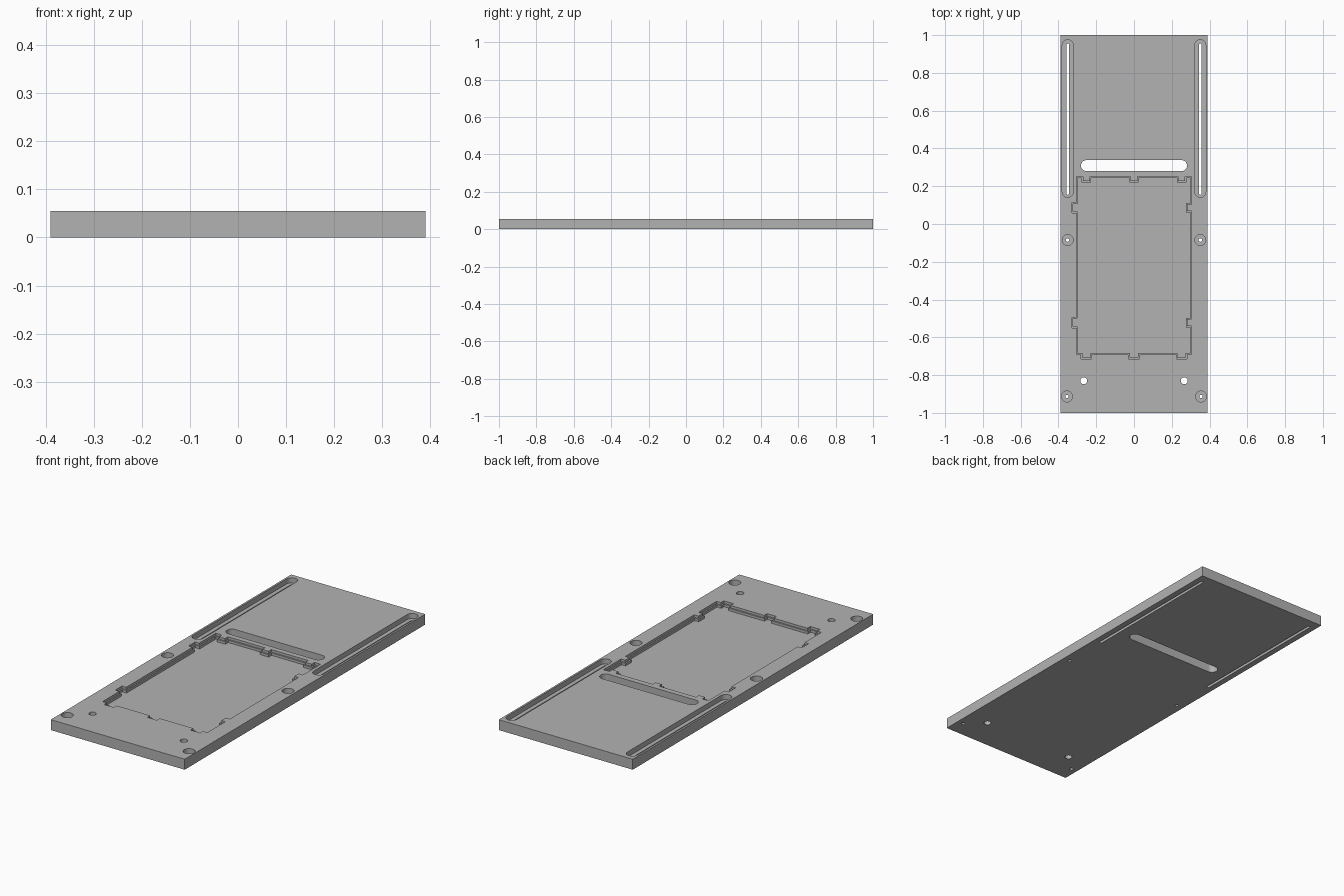
import bpy, bmesh, math

if "Cube" in bpy.data.objects:
    bpy.data.objects.remove(bpy.data.objects["Cube"])

THICK = 0.055
BELOW, ABOVE = -0.02, THICK + 0.02

grey = bpy.data.materials.new("plain grey")
grey.use_nodes = True
colour = (0.45, 0.45, 0.45, 1)
grey.diffuse_color = colour
grey.node_tree.nodes["Principled BSDF"].inputs["Base Color"].default_value = colour


def prism(name, outline, z0, z1):
    """Extrude a counter-clockwise outline from z0 to z1."""
    bm = bmesh.new()
    face = bm.faces.new([bm.verts.new((x, y, z0)) for x, y in outline])
    moved = bmesh.ops.extrude_face_region(bm, geom=[face])["geom"]
    for v in moved:
        if isinstance(v, bmesh.types.BMVert):
            v.co.z = z1
    bmesh.ops.recalc_face_normals(bm, faces=bm.faces)
    mesh = bpy.data.meshes.new(name)
    bm.to_mesh(mesh)
    bm.free()
    mesh.materials.append(grey)
    obj = bpy.data.objects.new(name, mesh)
    bpy.context.collection.objects.link(obj)
    return obj


def slot(a, b, r, steps=16):
    """Rounded outline around the segment from a to b."""
    heading = math.atan2(b[1] - a[1], b[0] - a[0])
    points = []
    for (cx, cy), start in ((b, heading - math.pi / 2), (a, heading + math.pi / 2)):
        for i in range(steps + 1):
            t = start + math.pi * i / steps
            points.append((cx + r * math.cos(t), cy + r * math.sin(t)))
    return points


def circle(x, y, r, steps=32):
    return [(x + r * math.cos(math.tau * i / steps), y + r * math.sin(math.tau * i / steps))
            for i in range(steps)]


def pocket_outline(e):
    """Interlocking tile outline, grown outward by e."""
    half_x, front, back, step = 0.305 + e, -0.69 - e, 0.251 + e, 0.024
    tab, notch = 0.028 + e, 0.018 - e
    columns, rows = (-0.252, 0, 0.252), (-0.522, 0.086)
    pts = [(-half_x, front)]
    for c in columns:
        pts += [(c - tab, front), (c - tab, front - step), (c + tab, front - step), (c + tab, front)]
    pts.append((half_x, front))
    for c in rows:
        pts += [(half_x, c - notch), (half_x - step, c - notch),
                (half_x - step, c + notch), (half_x, c + notch)]
    pts.append((half_x, back))
    for c in reversed(columns):
        pts += [(c + notch, back), (c + notch, back - step), (c - notch, back - step), (c - notch, back)]
    pts.append((-half_x, back))
    for c in reversed(rows):
        pts += [(-half_x, c + tab), (-half_x - step, c + tab),
                (-half_x - step, c - tab), (-half_x, c - tab)]
    return pts


plate = prism("base_plate", [(-0.39, -1), (0.39, -1), (0.39, 1), (-0.39, 1)], 0, THICK)
cutters = []


def cut(outline, z0):
    cutters.append(prism("cutter", outline, z0, ABOVE))


# Stepped tile pocket
cut(pocket_outline(0), 0.042)
cut(pocket_outline(-0.007), 0.029)

# Wide cable slot
cut(slot((-0.252, 0.309), (0.252, 0.309), 0.029), BELOW)

for side in (-1, 1):
    # Long counterbored side slots
    x = side * 0.351
    cut(slot((x, 0.17), (x, 0.947), 0.029), 0.028)
    cut(slot((x, 0.162), (x, 0.949), 0.0075), BELOW)
    # Counterbored screw holes
    for hx, hy in ((0.351, -0.085), (0.355, -0.913)):
        cut(circle(side * hx, hy, 0.029), 0.028)
        cut(circle(side * hx, hy, 0.009), BELOW)
    # Plain through holes
    cut(circle(side * 0.266, -0.83, 0.018), BELOW)

# Apply every cut, then drop the helpers
for cutter in cutters:
    mod = plate.modifiers.new("cut", "BOOLEAN")
    mod.operation = "DIFFERENCE"
    mod.solver = "EXACT"
    mod.object = cutter
depsgraph = bpy.context.evaluated_depsgraph_get()
solid = bpy.data.meshes.new_from_object(plate.evaluated_get(depsgraph))
plate.modifiers.clear()
plate.data = solid
for cutter in cutters:
    bpy.data.objects.remove(cutter)

# Smooth the rounded walls only
bpy.ops.object.select_all(action="DESELECT")
plate.select_set(True)
bpy.context.view_layer.objects.active = plate
bpy.ops.object.shade_smooth_by_angle(angle=math.radians(30))
